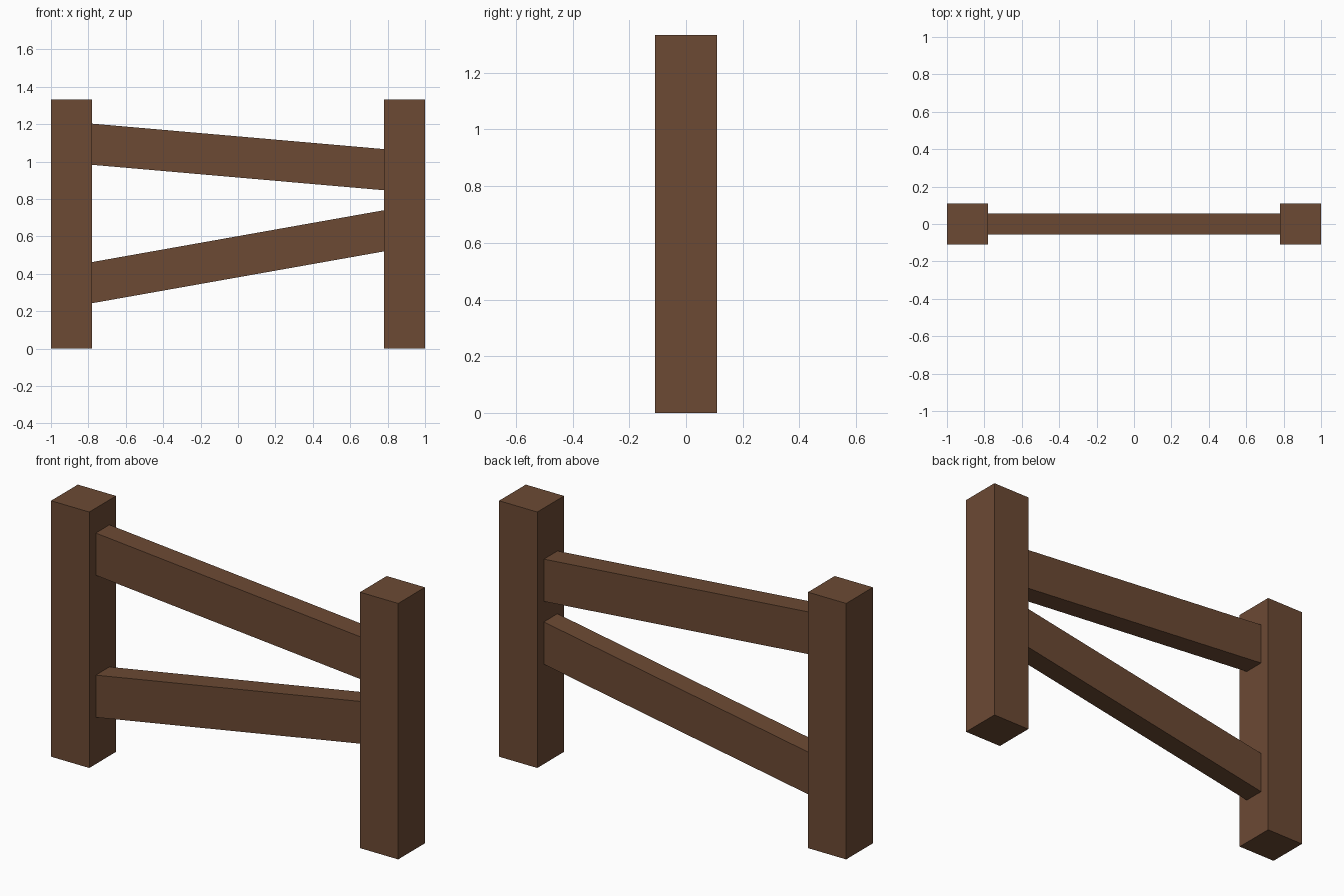
import bpy, bmesh

if "Cube" in bpy.data.objects:
    bpy.data.objects.remove(bpy.data.objects["Cube"])

wood = bpy.data.materials.new("brown_wood")
wood.diffuse_color = (0.15, 0.068, 0.034, 1)
wood.use_nodes = True
wood.node_tree.nodes["Principled BSDF"].inputs["Base Color"].default_value = wood.diffuse_color


def beam(name, outline, half_depth):
    """Extrude an (x, z) outline evenly about y = 0."""
    bm = bmesh.new()
    face = bm.faces.new([bm.verts.new((x, -half_depth, z)) for x, z in outline])
    ext = bmesh.ops.extrude_face_region(bm, geom=[face])
    moved = [v for v in ext["geom"] if isinstance(v, bmesh.types.BMVert)]
    bmesh.ops.translate(bm, vec=(0, 2 * half_depth, 0), verts=moved)
    bmesh.ops.recalc_face_normals(bm, faces=bm.faces)
    mesh = bpy.data.meshes.new(name)
    bm.to_mesh(mesh)
    bm.free()
    mesh.materials.append(wood)
    obj = bpy.data.objects.new(name, mesh)
    bpy.context.collection.objects.link(obj)


INNER = 0.78     # x of the post faces the rails meet
HEIGHT = 1.333
RAIL = 0.22      # vertical height of a rail

# Upright square posts
for side, sx in (("left", -1), ("right", 1)):
    beam(f"{side}_post", [(sx * INNER, 0), (sx, 0), (sx, HEIGHT), (sx * INNER, HEIGHT)], 0.11)

# Sloping rails, cut vertically where they meet the posts
for name, z_left, z_right in (("upper_rail", 0.983, 0.847), ("lower_rail", 0.243, 0.52)):
    beam(name, [(-INNER, z_left), (INNER, z_right),
                (INNER, z_right + RAIL), (-INNER, z_left + RAIL)], 0.056)
